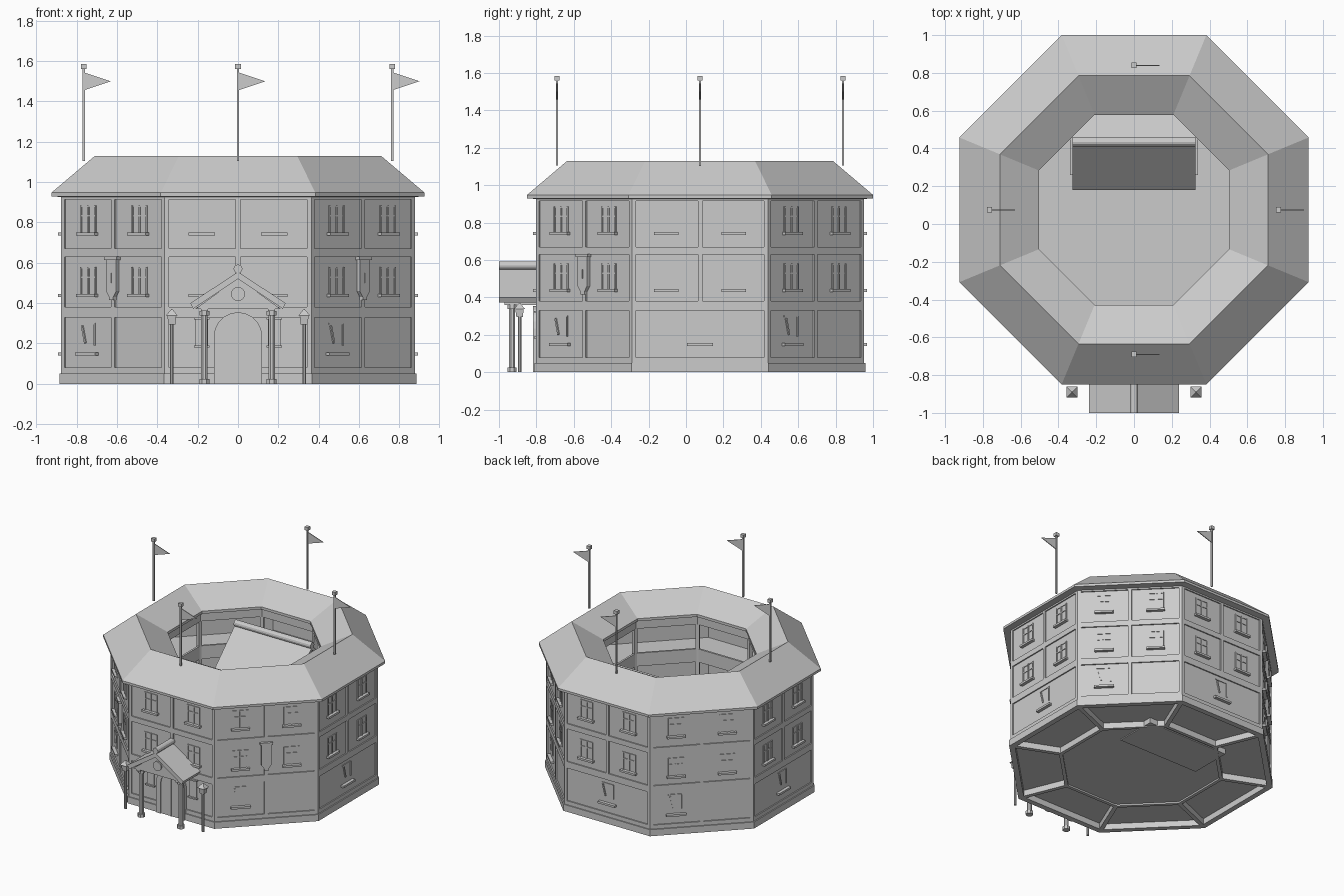
import bpy, bmesh, math
from math import pi, cos, sin
from mathutils import Matrix, Vector

if "Cube" in bpy.data.objects:
    bpy.data.objects.remove(bpy.data.objects["Cube"], do_unlink=True)

CENTRE = Matrix.Translation((0, 0.075, 0))
ID = Matrix.Identity(4)
C8 = cos(pi / 8)

grey = bpy.data.materials.new("stone_grey")
grey.use_nodes = True
grey.diffuse_color = (0.6, 0.6, 0.6, 1)
grey.node_tree.nodes["Principled BSDF"].inputs["Base Color"].default_value = (0.6, 0.6, 0.6, 1)


def finish(name, bm):
    bmesh.ops.recalc_face_normals(bm, faces=bm.faces)
    mesh = bpy.data.meshes.new(name)
    bm.to_mesh(mesh)
    bm.free()
    mesh.materials.append(grey)
    obj = bpy.data.objects.new(name, mesh)
    bpy.context.collection.objects.link(obj)


def add_box(bm, x, y, z, m=ID, tilt=0):
    """Box from (min, max) pairs, optionally tilted in its own wall plane."""
    size = Vector((x[1] - x[0], y[1] - y[0], z[1] - z[0], 1))
    mid = Vector((sum(x) / 2, sum(y) / 2, sum(z) / 2))
    t = m @ Matrix.Translation(mid) @ Matrix.Rotation(tilt, 4, 'Y') @ Matrix.Diagonal(size)
    bmesh.ops.create_cube(bm, size=1, matrix=t)


def add_prism(bm, pts, y0, y1, m=ID):
    """Extrude an (x, z) outline along y."""
    a = [bm.verts.new(m @ Vector((p[0], y0, p[1]))) for p in pts]
    b = [bm.verts.new(m @ Vector((p[0], y1, p[1]))) for p in pts]
    bm.faces.new(a)
    bm.faces.new(b[::-1])
    for i in range(len(pts)):
        j = (i + 1) % len(pts)
        bm.faces.new((a[i], a[j], b[j], b[i]))


def add_rod(bm, r1, r2, depth, mid, n=8, axis=None):
    turn = Matrix.Rotation(pi / 2, 4, axis) if axis else Matrix.Rotation(pi / n, 4, 'Z')
    bmesh.ops.create_cone(bm, cap_ends=True, segments=n, radius1=r1, radius2=r2, depth=depth,
                          matrix=Matrix.Translation(mid) @ turn)


def ring(name, profile):
    """Sweep a closed (apothem, z) section round the octagon."""
    bm = bmesh.new()
    loops = []
    for k in range(8):
        a = pi / 8 + k * pi / 4
        loops.append([bm.verts.new(CENTRE @ Vector((p / C8 * cos(a), p / C8 * sin(a), z))) for p, z in profile])
    n = len(profile)
    for k in range(8):
        p, q = loops[k], loops[(k + 1) % 8]
        for i in range(n):
            j = (i + 1) % n
            bm.faces.new((p[i], q[i], q[j], p[j]))
    finish(name, bm)


def band(name, a0, a1, z0, z1):
    ring(name, [(a0, z0), (a1, z0), (a1, z1), (a0, z1)])


def arch(half, spring, base, n=10):
    return [(-half, base)] + [(-half * cos(pi * i / n), spring + half * sin(pi * i / n)) for i in range(n + 1)] + [(half, base)]


# Octagonal shell, timber bands and roof
FACE = 0.877
band("outer_wall", 0.845, 0.868, 0.0, 0.935)
band("plinth", 0.85, 0.885, 0.0, 0.05)
for z0, z1 in ((0.05, 0.08), (0.33, 0.38), (0.63, 0.67), (0.915, 0.935)):
    band("wall_band", 0.86, FACE, z0, z1)
ring("roof", [(0.86, 0.925), (0.925, 0.93), (0.925, 0.948), (0.71, 1.13), (0.503, 1.015), (0.503, 0.995)])

# Inner galleries with railings
band("ground_floor", 0.54, 0.85, 0.045, 0.06)
for z in (0.04, 0.34, 0.64):
    band("gallery_parapet", 0.525, 0.54, z, z + 0.1)
for z in (0.34, 0.64):
    band("gallery_floor", 0.54, 0.85, z, z + 0.03)
band("gallery_header", 0.52, 0.55, 0.93, 1.0)
band("floor_edge", 0.525, 0.55, 0.0, 0.05)

bm = bmesh.new()
bmesh.ops.create_circle(bm, cap_ends=True, segments=8, radius=0.535 / C8,
                        matrix=CENTRE @ Matrix.Translation((0, 0, 0.012)) @ Matrix.Rotation(pi / 8, 4, 'Z'))
finish("yard", bm)

# Details repeated on each wall
posts, windows, beams = bmesh.new(), bmesh.new(), bmesh.new()


def window(m, x, z):
    """Four-pane window with a sill, z being the sill's underside."""
    for bx in (-0.05, 0, 0.05):
        add_box(windows, (x + bx - 0.005, x + bx + 0.005), (-0.874, -0.866), (z + 0.015, z + 0.15), m)
    for bz in (0.095, 0.142):
        add_box(windows, (x - 0.05, x + 0.05), (-0.873, -0.866), (z + bz, z + bz + 0.008), m)
    add_box(windows, (x - 0.065, x + 0.065), (-0.892, -0.866), (z, z + 0.015), m)


def casement(m, x):
    """Ground floor window with one leaning shutter bar."""
    add_box(windows, (x - 0.07, x + 0.07), (-0.892, -0.866), (0.14, 0.155), m)
    add_box(windows, (x + 0.04, x + 0.05), (-0.874, -0.866), (0.19, 0.3), m)
    add_box(windows, (x - 0.035, x - 0.025), (-0.876, -0.866), (0.2, 0.29), m, -0.25)
    add_box(windows, (x - 0.055, x + 0.05), (-0.873, -0.866), (0.295, 0.302), m)


for k in range(8):
    m = CENTRE @ Matrix.Rotation(k * pi / 4, 4, 'Z')
    cardinal = k % 2 == 0
    edge = FACE * math.tan(pi / 8)
    for s in (-1, 1):
        add_box(posts, sorted((s * edge, s * (edge - 0.022))), (-FACE, -0.86), (0.05, 0.93), m)
        for z in (0.43, 0.735):
            window(m, s * 0.18, z)
    add_box(posts, (-0.012, 0.012), (-FACE, -0.86), (0.36 if cardinal else 0.05, 0.93), m)
    if k:
        casement(m, 0 if cardinal else -0.18)
    # Gallery posts and radial floor beams at the corners
    c = CENTRE @ Matrix.Rotation(k * pi / 4 + pi / 8, 4, 'Z')
    add_box(beams, (-0.015, 0.015), (-0.92, -0.57), (0.0, 0.05), c)
    add_box(beams, (-0.013, 0.013), (-0.595, -0.565), (0.0, 1.0), c)
    # Hanging shields on the two front diagonals
    if k in (1, 7):
        bm = bmesh.new()
        add_prism(bm, [(-0.035, 0.615), (-0.035, 0.46), (-0.015, 0.43), (-0.015, 0.415),
                       (0.015, 0.415), (0.015, 0.43), (0.035, 0.46), (0.035, 0.615)], -0.89, -0.866, m)
        add_box(bm, (-0.045, 0.045), (-0.896, -0.866), (0.615, 0.632), m)
        add_box(bm, (-0.004, 0.004), (-0.895, -0.886), (0.5, 0.55), m)
        finish("hanging_shield", bm)
finish("wall_posts", posts)
finish("windows", windows)
finish("gallery_beams", beams)

# Entrance: arched surround, double door and side boards
WALL = -0.793
bm = bmesh.new()
outer, inner = arch(0.12, 0.235, 0), arch(0.083, 0.235, 0)
add_prism(bm, outer + inner[::-1], WALL - 0.025, WALL + 0.02)
finish("door_surround", bm)
bm = bmesh.new()
add_prism(bm, inner, WALL - 0.018, WALL + 0.02)
add_box(bm, (-0.004, 0.004), (WALL - 0.022, WALL), (0, 0.3))
finish("double_door", bm)
bm = bmesh.new()
for s in (-1, 1):
    add_box(bm, (s * 0.18 - 0.03, s * 0.18 + 0.03), (WALL - 0.008, WALL + 0.01), (0.19, 0.32))
    for z in (0.18, 0.318):
        add_box(bm, (s * 0.18 - 0.038, s * 0.18 + 0.038), (WALL - 0.02, WALL + 0.01), (z, z + 0.01))
finish("entrance_boards", bm)

# Porch roof, gable and columns
bm = bmesh.new()
add_prism(bm, [(-0.237, 0.4), (0, 0.555), (0.237, 0.4), (0.222, 0.372), (0, 0.52), (-0.222, 0.372)], -1.0, -0.79)
add_rod(bm, 0.022, 0.022, 0.21, (0, -0.895, 0.57), 12, 'X')
finish("porch_roof", bm)
bm = bmesh.new()
add_prism(bm, [(-0.21, 0.372), (0, 0.525), (0.21, 0.372)], -0.97, -0.95)
add_rod(bm, 0.035, 0.035, 0.015, (0, -0.972, 0.445), 16, 'X')
finish("porch_gable", bm)
bm = bmesh.new()
for s in (-1, 1):
    x = s * 0.167
    add_box(bm, (x - 0.017, x + 0.017), (-0.97, -0.79), (0.36, 0.385))
    add_rod(bm, 0.018, 0.018, 0.36, (x, -0.93, 0.18))
    for z in (0.012, 0.35):
        add_rod(bm, 0.027, 0.027, 0.024, (x, -0.93, z))
finish("porch_columns", bm)

# Lamp posts
for s in (-1, 1):
    bm = bmesh.new()
    add_rod(bm, 0.01, 0.01, 0.3, (s * 0.328, -0.89, 0.15))
    add_rod(bm, 0.024, 0.032, 0.045, (s * 0.328, -0.89, 0.317), 4)
    add_rod(bm, 0.042, 0.004, 0.032, (s * 0.328, -0.89, 0.354), 4)
    finish("lamp_post", bm)

# Flags
for x, y in ((0.765, 0.075), (-0.765, 0.075), (0, 0.84), (0, -0.69)):
    bm = bmesh.new()
    add_box(bm, (x - 0.006, x + 0.006), (y - 0.006, y + 0.006), (1.105, 1.565))
    add_box(bm, (x - 0.014, x + 0.014), (y - 0.014, y + 0.014), (1.56, 1.585))
    add_prism(bm, [(x, 1.545), (x + 0.135, 1.5), (x, 1.455)], y - 0.003, y + 0.003)
    finish("flag", bm)

# Stage with its pitched canopy
bm = bmesh.new()
add_box(bm, (-0.34, 0.34), (0.26, 0.58), (0.005, 0.12))
finish("stage", bm)
bm = bmesh.new()
swap = Matrix.Rotation(pi / 2, 4, 'Z')
add_prism(bm, [(0.18, 0.66), (0.435, 0.91), (0.65, 0.72), (0.65, 0.69), (0.435, 0.88), (0.18, 0.63)], -0.325, 0.325, swap)
add_rod(bm, 0.024, 0.024, 0.65, (0, 0.435, 0.915), 12, 'Y')
finish("stage_canopy", bm)
bm = bmesh.new()
for s in (-1, 1):
    add_prism(bm, [(0.2, 0.66), (0.435, 0.89), (0.64, 0.7)], s * 0.3 - 0.01, s * 0.3 + 0.01, swap)
    add_rod(bm, 0.018, 0.018, 0.58, (s * 0.29, 0.29, 0.41))
finish("canopy_pillars", bm)
